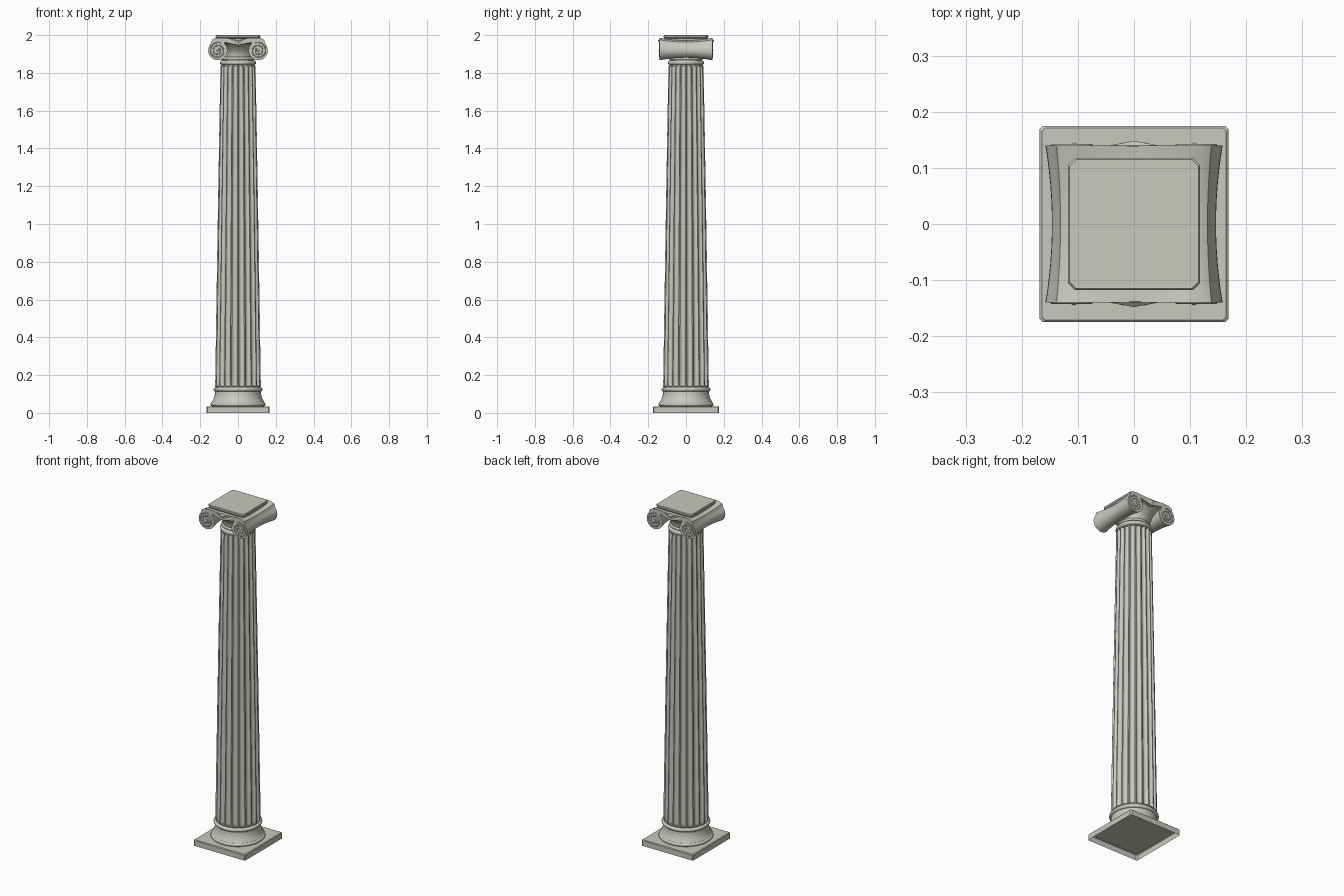
import bpy, bmesh, math
from math import sin, cos, pi

cube = bpy.data.objects.get("Cube")
if cube:
    bpy.data.objects.remove(cube)

stone = bpy.data.materials.new("pale_stone")
stone.use_nodes = True
COLOUR = (0.58, 0.58, 0.52, 1)
stone.diffuse_color = COLOUR
stone.node_tree.nodes["Principled BSDF"].inputs["Base Color"].default_value = COLOUR


def finish(name, bm, smooth=True):
    bmesh.ops.recalc_face_normals(bm, faces=bm.faces)
    mesh = bpy.data.meshes.new(name)
    bm.to_mesh(mesh)
    bm.free()
    mesh.materials.append(stone)
    obj = bpy.data.objects.new(name, mesh)
    bpy.context.collection.objects.link(obj)
    if smooth:
        bpy.ops.object.select_all(action='DESELECT')
        obj.select_set(True)
        bpy.context.view_layer.objects.active = obj
        bpy.ops.object.shade_smooth_by_angle(angle=math.radians(35))
    return obj


def loft(name, rings, cap_start=True, cap_end=True, smooth=True):
    """Bridge a list of equal-length closed rings."""
    bm = bmesh.new()
    rows = [[bm.verts.new(p) for p in ring] for ring in rings]
    n = len(rows[0])
    for a, b in zip(rows, rows[1:]):
        for i in range(n):
            j = (i + 1) % n
            bm.faces.new((a[i], a[j], b[j], b[i]))
    if cap_start:
        bm.faces.new(rows[0])
    if cap_end:
        bm.faces.new(rows[-1])
    return finish(name, bm, smooth)


def lathe(name, profile, sides=48):
    return loft(name, [[(r * cos(2 * pi * i / sides), r * sin(2 * pi * i / sides), z)
                        for i in range(sides)] for r, z in profile])


def bead(radius, low, high, steps=6):
    """Half-round moulding profile between two heights."""
    h = (high - low) / 2
    return [(radius - h + h * sin(pi * k / steps), low + h - h * cos(pi * k / steps))
            for k in range(steps + 1)]


def clipped_square(hx, hy, cut, z):
    return [(hx, -hy + cut, z), (hx, hy - cut, z), (hx - cut, hy, z), (-hx + cut, hy, z),
            (-hx, hy - cut, z), (-hx, -hy + cut, z), (-hx + cut, -hy, z), (hx - cut, -hy, z)]


# Square plinth, open underneath
loft("plinth", [clipped_square(0.168, 0.175, 0.006, 0),
                clipped_square(0.168, 0.175, 0.006, 0.031),
                clipped_square(0.164, 0.171, 0.006, 0.035)], cap_start=False, smooth=False)

# Moulded base: lower bead, hollow sweep, upper bead
sweep = [(0.121 + 0.019 * (1 - k / 6) ** 2, 0.056 + 0.056 * k / 6) for k in range(7)]
lathe("base_moulding", [(0.138, 0.033)] + bead(0.146, 0.035, 0.055) + sweep
      + bead(0.13, 0.113, 0.136) + [(0.121, 0.143)])

# Fluted, tapering shaft
FLUTES = 20
FLUTE_SHAPE = [(0.0, 0), (0.16, 0), (0.24, 0.055), (0.38, 0.095), (0.58, 0.11),
               (0.78, 0.095), (0.92, 0.055)]


def shaft_ring(z):
    t = (z - 0.14) / 1.7
    radius = 0.121 - 0.025 * t - 0.003 * t * t
    ring = []
    for f in range(FLUTES):
        for u, depth in FLUTE_SHAPE:
            a = 2 * pi * (f + u - 0.08) / FLUTES
            r = radius * (1 - depth)
            ring.append((r * cos(a), r * sin(a), z))
    return ring


loft("fluted_shaft", [shaft_ring(0.14 + 1.7 * k / 8) for k in range(9)])

# Neck rings and the flaring cushion under the capital
flare = [(0.082 + 0.046 * (k / 6) ** 2, 1.885 + 0.068 * k / 6) for k in range(7)]
lathe("neck_moulding", [(0.088, 1.835)] + bead(0.096, 1.842, 1.866)
      + bead(0.089, 1.867, 1.883) + flare)

# Scroll capital: one cross-section pinched along its depth
CX, CZ, R = 0.107, 1.918, 0.051
half = [(0.0, 1.98), (0.05, 1.983), (0.09, 1.986), (0.118, 1.985), (0.138, 1.975)]
for k in range(19):
    a = math.radians(40 - k * 255 / 18)
    half.append((CX + R * cos(a), CZ + R * sin(a)))
half += [(0.074, 1.962)]
outline = half + [(0, 1.947)] + [(-x, z) for x, z in reversed(half[1:])]


def scroll_ring(y):
    s = 0.77 + 0.23 * (y / 0.14) ** 2
    ring = []
    for x, z in outline:
        if abs(x) > 0.03:
            side = math.copysign(CX, x)
            x = side + (x - side) * s
            z = CZ + 0.007 + (z - CZ - 0.007) * s
        ring.append((x, y, z))
    return ring


loft("scroll_capital", [scroll_ring(-0.14 + 0.28 * k / 12) for k in range(13)])

# Raised spirals, eyes and pointed centres on both faces of the capital
for face, label in ((-1, "front"), (1, "back")):
    for side, hand in ((1, "left"), (-1, "right")):
        curve = bpy.data.curves.new(f"{label}_{hand}_spiral", 'CURVE')
        curve.dimensions = '3D'
        curve.bevel_depth = 0.0035
        curve.bevel_resolution = 1
        curve.use_fill_caps = True
        line = curve.splines.new('POLY')
        line.points.add(44)
        for k, point in enumerate(line.points):
            t = k / 44
            a = pi * 0.6 - 4 * pi * t
            r = 0.044 - 0.032 * t
            point.co = (side * (CX + r * cos(a)), face * 0.139, CZ + r * sin(a), 1)
        curve.materials.append(stone)
        spiral = bpy.data.objects.new(curve.name, curve)
        bpy.context.collection.objects.link(spiral)

        eye = bmesh.new()
        bmesh.ops.create_uvsphere(eye, u_segments=12, v_segments=8, radius=0.007)
        bmesh.ops.translate(eye, verts=eye.verts, vec=(side * CX, face * 0.138, CZ))
        finish(f"{label}_{hand}_eye", eye)

    bm = bmesh.new()
    for p in ((-0.055, 0.138, 1.981), (0.055, 0.138, 1.981), (0, 0.138, 1.947),
              (0, 0.148, 1.972)):
        bm.verts.new((p[0], face * p[1], p[2]))
    bmesh.ops.convex_hull(bm, input=bm.verts)
    finish(f"{label}_point", bm, smooth=False)

# Slab on top with clipped corners
loft("abacus", [clipped_square(0.108, 0.108, 0.012, 1.965),
                clipped_square(0.112, 0.112, 0.012, 1.982),
                clipped_square(0.118, 0.118, 0.013, 1.987),
                clipped_square(0.118, 0.118, 0.013, 1.996),
                clipped_square(0.115, 0.115, 0.012, 2.0)], smooth=False)
